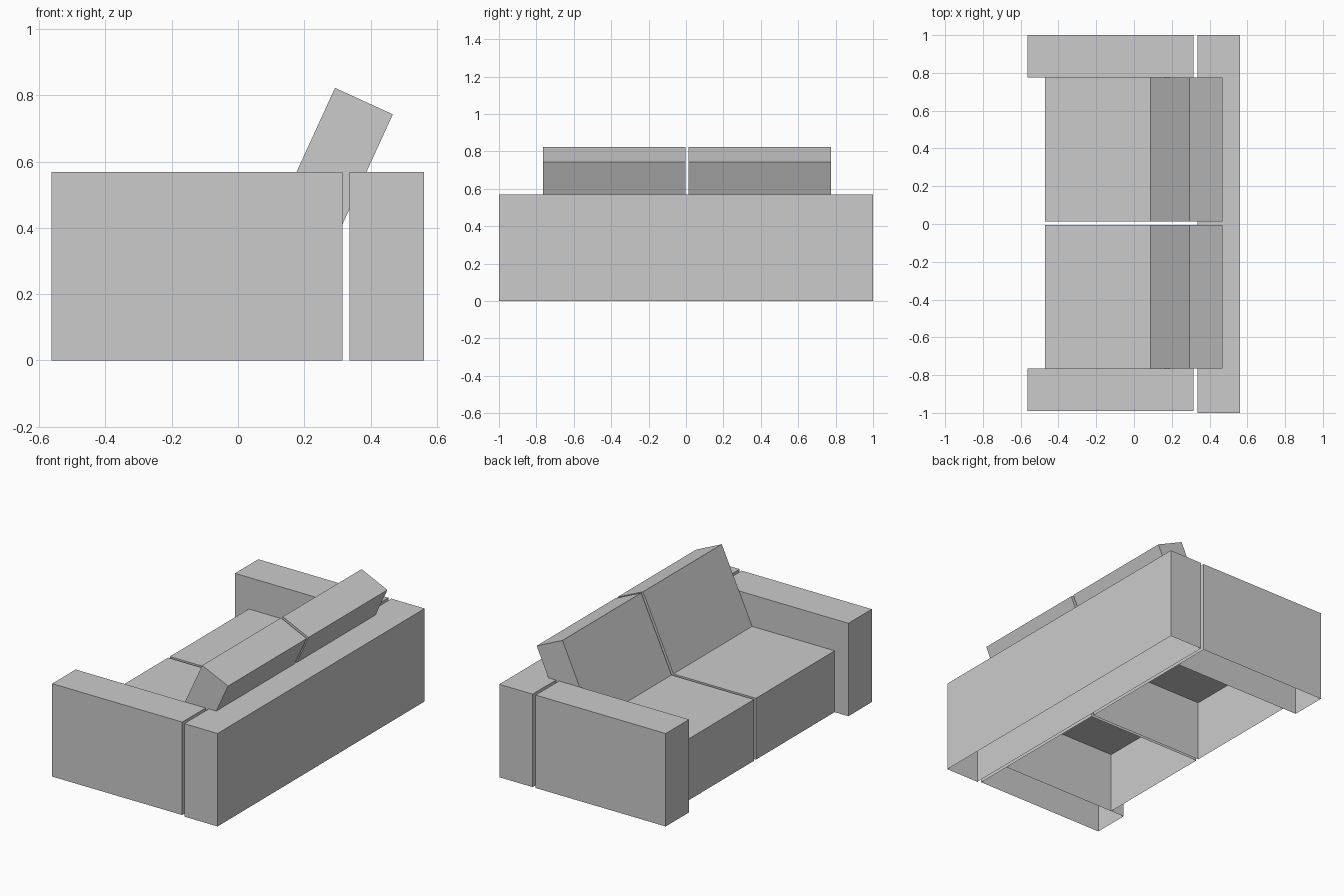
import bpy
import bmesh
from math import radians
from mathutils import Matrix, Vector

cube = bpy.data.objects.get("Cube")
if cube:
    bpy.data.objects.remove(cube, do_unlink=True)

GREY = (0.6, 0.6, 0.6, 1.0)
fabric = bpy.data.materials.new("light_grey_fabric")
fabric.use_nodes = True
fabric.diffuse_color = GREY
fabric.node_tree.nodes["Principled BSDF"].inputs["Base Color"].default_value = GREY


def shell(name, x, y, z, tilt=0.0, pivot=(0, 0, 0)):
    """Box open at the underside, spanning the given ranges, tilted about y at the pivot."""
    bm = bmesh.new()
    bmesh.ops.create_cube(bm, size=1)
    underside = [f for f in bm.faces if f.normal.z < -0.5]
    bmesh.ops.delete(bm, geom=underside, context='FACES_ONLY')
    spans = (x, y, z)
    bmesh.ops.scale(bm, verts=bm.verts, vec=[b - a for a, b in spans])
    bmesh.ops.translate(bm, verts=bm.verts, vec=[(a + b) / 2 for a, b in spans])
    bmesh.ops.rotate(bm, verts=bm.verts, cent=Vector(pivot),
                     matrix=Matrix.Rotation(tilt, 3, 'Y'))
    mesh = bpy.data.meshes.new(name)
    bm.to_mesh(mesh)
    bm.free()
    mesh.materials.append(fabric)
    obj = bpy.data.objects.new(name, mesh)
    bpy.context.collection.objects.link(obj)
    return obj


HEIGHT = 0.568
SEAT_TOP = 0.375
FRONT, BODY_BACK = -0.563, 0.316

# Backrest runs the full width behind a narrow gap
shell("backrest", (0.337, 0.562), (-1, 1), (0, HEIGHT))

# Arms
shell("arm_far", (FRONT, BODY_BACK), (0.775, 1), (0, HEIGHT))
shell("arm_near", (FRONT, BODY_BACK), (-0.99, -0.764), (0, HEIGHT))

# Seats, each with a back cushion leaning on the backrest
for side, width in (("far", (0.014, 0.775)), ("near", (-0.764, -0.004))):
    shell("seat_" + side, (-0.47, BODY_BACK), width, (0, SEAT_TOP))
    x, z = 0.088, SEAT_TOP
    shell("back_cushion_" + side, (x, x + 0.192), width, (z, z + 0.492),
          tilt=radians(24.6), pivot=(x, 0, z))
